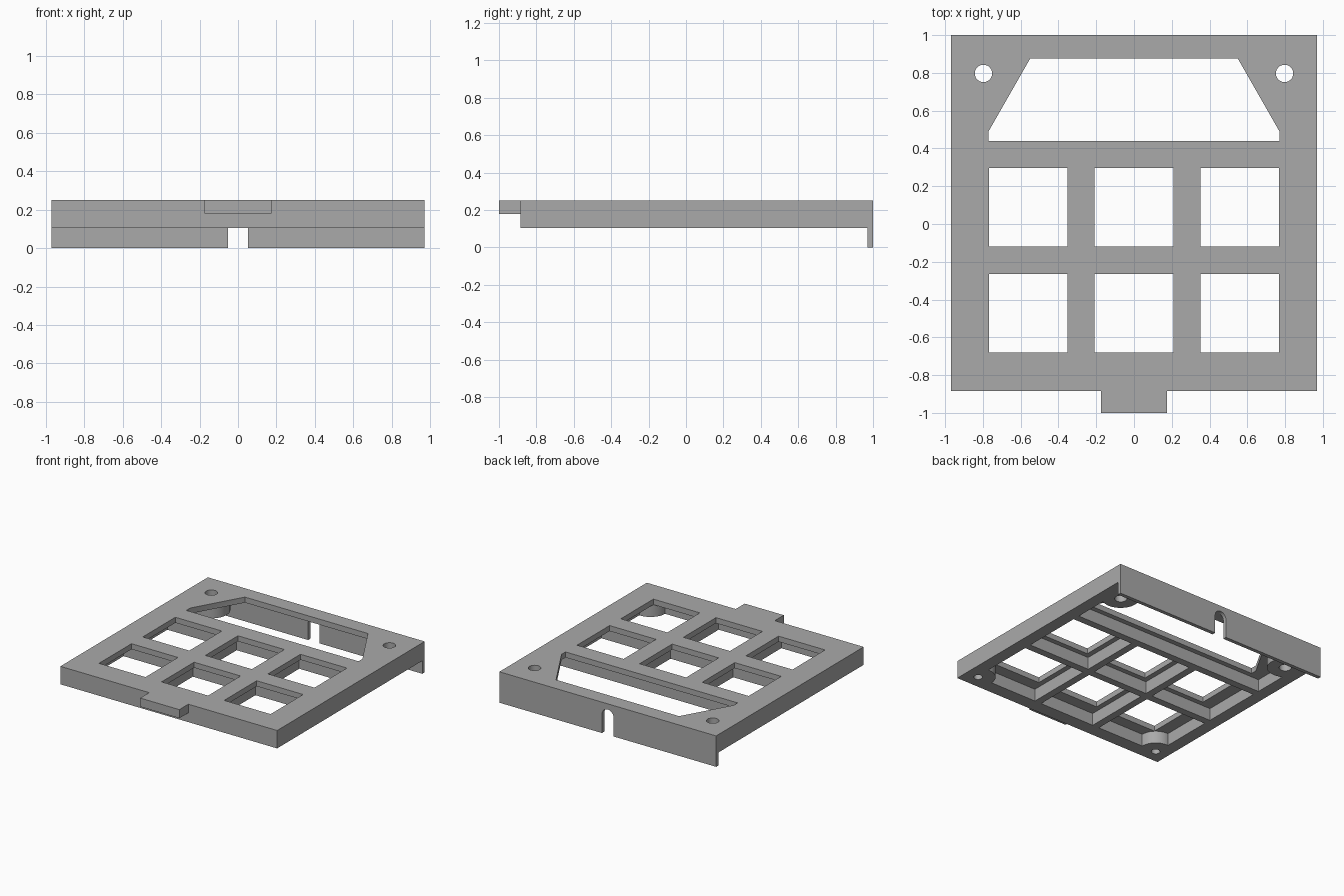
import bpy, bmesh, math

cube = bpy.data.objects.get("Cube")
if cube:
    bpy.data.objects.remove(cube, do_unlink=True)

TOP, UNDER, RIM = 0.25, 0.205, 0.105   # plate top, plate underside, rib bottoms
SIDE, FRONT, BACK = 0.97, -0.885, 1.0

grey = bpy.data.materials.new("plain grey")
grey.use_nodes = True
grey.diffuse_color = (0.4, 0.4, 0.4, 1)
grey.node_tree.nodes["Principled BSDF"].inputs["Base Color"].default_value = (0.4, 0.4, 0.4, 1)


def make(name, prisms):
    """Object from prisms, each (3D outline, extrusion vector)."""
    bm = bmesh.new()
    for outline, vec in prisms:
        face = bm.faces.new([bm.verts.new(p) for p in outline])
        new = bmesh.ops.extrude_face_region(bm, geom=[face])["geom"]
        bmesh.ops.translate(bm, vec=vec, verts=[v for v in new if isinstance(v, bmesh.types.BMVert)])
    bmesh.ops.recalc_face_normals(bm, faces=bm.faces)
    mesh = bpy.data.meshes.new(name)
    bm.to_mesh(mesh)
    bm.free()
    mesh.materials.append(grey)
    obj = bpy.data.objects.new(name, mesh)
    bpy.context.collection.objects.link(obj)
    return obj


def upright(points, z0, z1):
    return [(x, y, z0) for x, y in points], (0, 0, z1 - z0)


def box(x0, x1, y0, y1, z0, z1):
    return upright([(x0, y0), (x1, y0), (x1, y1), (x0, y1)], z0, z1)


def cylinder(x, y, r, z0, z1, sides=32):
    angles = [2 * math.pi * i / sides for i in range(sides)]
    return upright([(x + r * math.cos(a), y + r * math.sin(a)) for a in angles], z0, z1)


def combine(target, tool, operation="DIFFERENCE"):
    """Apply a boolean and discard the tool."""
    tool.hide_render = True
    mod = target.modifiers.new("cut", "BOOLEAN")
    mod.operation, mod.solver, mod.object = operation, "EXACT", tool
    graph = bpy.context.evaluated_depsgraph_get()
    mesh = bpy.data.meshes.new_from_object(target.evaluated_get(graph))
    target.modifiers.clear()
    target.data = mesh
    bpy.data.objects.remove(tool, do_unlink=True)


# Body with the back skirt, as one side profile
profile = [(FRONT, RIM), (0.97, RIM), (0.97, 0), (BACK, 0), (BACK, TOP), (FRONT, TOP)]
plate = make("grid_plate", [([(-SIDE, y, z) for y, z in profile], (2 * SIDE, 0, 0))])

# Front tab
combine(plate, make("front_tab", [box(-0.175, 0.175, -1, FRONT + 0.05, 0.18, TOP)]), "UNION")

# Underside pockets, leaving thin ribs and round corner bosses
columns = [(-0.87, -0.31), (-0.25, 0.25), (0.31, 0.87)]
rows = [(-0.775, -0.22), (-0.16, 0.34)]
pockets = make("pockets", [box(*c, *r, 0.05, UNDER) for c in columns for r in rows]
               + [box(-0.87, 0.87, 0.40, 0.97, 0.05, UNDER)])
bosses = make("bosses", [cylinder(s * x, y, r, 0, TOP) for s in (-1, 1)
                         for x, y, r in ((0.8, 0.8, 0.14), (0.86, -0.775, 0.13))])
combine(pockets, bosses)
combine(plate, pockets)

# Six square windows and the tapered back window
half = 0.208
windows = [box(x - half, x + half, y - half, y + half, 0.05, 0.4)
           for x in (-0.56, 0, 0.56) for y in (-0.472, 0.088)]
right_edge = [(0.77, 0.44), (0.77, 0.49), (0.55, 0.875)]
taper = right_edge + [(-x, y) for x, y in reversed(right_edge)]
combine(plate, make("windows", windows + [upright(taper, 0.05, 0.4)]))

# Through holes at the back, blind holes at the front
combine(plate, make("holes", [cylinder(s * 0.797, 0.797, 0.046, 0.05, 0.4) for s in (-1, 1)]
                    + [cylinder(s * 0.86, -0.775, 0.033, 0.05, UNDER) for s in (-1, 1)]))

# Round-topped slot in the back skirt
arch = [(0.052 * math.cos(a), 0.152 + 0.052 * math.sin(a))
        for a in (math.pi * i / 16 for i in range(17))]
outline = [(0.052, -0.1)] + arch + [(-0.052, -0.1)]
combine(plate, make("slot", [([(x, 0.96, z) for x, z in outline], (0, 0.1, 0))]))

# Smooth the curved walls only
bpy.ops.object.select_all(action="DESELECT")
plate.select_set(True)
bpy.context.view_layer.objects.active = plate
bpy.ops.object.shade_smooth_by_angle(angle=math.radians(30))
